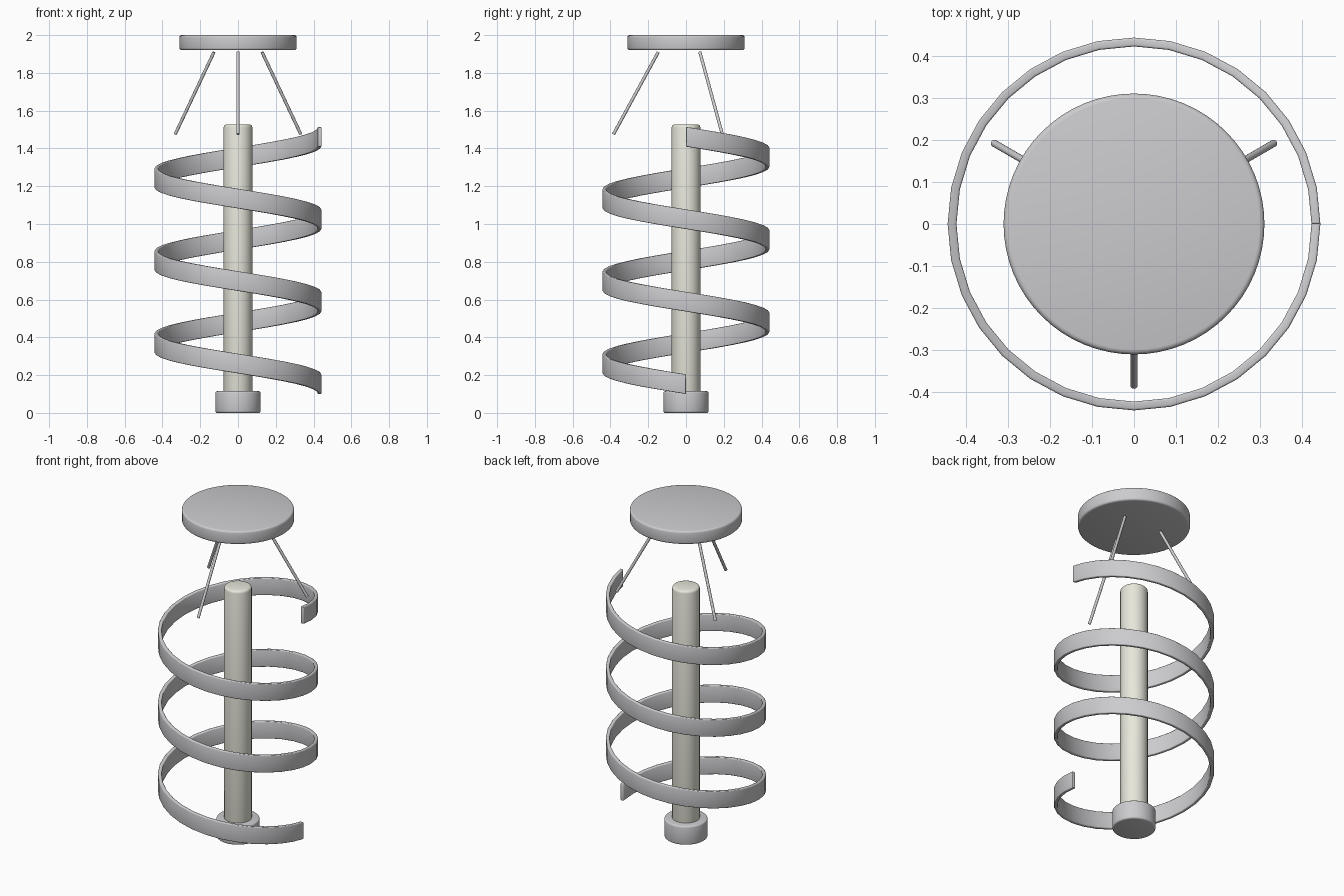
import bpy, bmesh, math
from mathutils import Vector

cube = bpy.data.objects.get("Cube")
if cube:
    bpy.data.objects.remove(cube, do_unlink=True)


def make_material(name, rgb):
    mat = bpy.data.materials.new(name)
    mat.use_nodes = True
    mat.diffuse_color = (*rgb, 1)
    mat.node_tree.nodes["Principled BSDF"].inputs["Base Color"].default_value = (*rgb, 1)
    return mat


metal = make_material("grey metal", (0.6, 0.6, 0.62))
ivory = make_material("ivory tube", (0.9, 0.9, 0.8))


def finish(obj, name, mat, bevel):
    obj.name = name
    obj.data.materials.append(mat)
    bpy.ops.object.select_all(action='DESELECT')
    obj.select_set(True)
    bpy.context.view_layer.objects.active = obj
    if bevel:
        mod = obj.modifiers.new("Bevel", 'BEVEL')
        mod.width = bevel
        mod.segments = 3
        mod.limit_method = 'ANGLE'
        mod.angle_limit = math.radians(40)
        bpy.ops.object.modifier_apply(modifier=mod.name)
    bpy.ops.object.shade_smooth_by_angle(angle=math.radians(35))


def cylinder(name, start, end, radius, mat, bevel=0.0, sides=48):
    start, end = Vector(start), Vector(end)
    axis = end - start
    bpy.ops.mesh.primitive_cylinder_add(
        vertices=sides, radius=radius, depth=axis.length, location=(start + end) / 2,
        rotation=axis.to_track_quat('Z', 'Y').to_euler())
    finish(bpy.context.object, name, mat, bevel)


# Base, central tube and ceiling disc
cylinder("base_socket", (0, 0, 0), (0, 0, 0.115), 0.12, metal, 0.01)
cylinder("central_tube", (0, 0, 0.06), (0, 0, 1.527), 0.076, ivory, 0.015)
cylinder("top_disc", (0, 0, 1.92), (0, 0, 2), 0.31, metal, 0.012, 64)

# Three splayed suspension rods
for i, degrees in enumerate((30, 150, 270)):
    c, s = math.cos(math.radians(degrees)), math.sin(math.radians(degrees))
    cylinder(f"suspension_rod_{i + 1}", (0.147 * c, 0.147 * s, 1.91),
             (0.384 * c, 0.384 * s, 1.475), 0.0085, metal, 0, 16)

# Helical ribbon: an upright strip swept clockwise through three turns
TURNS, STEPS = 3, 32
INNER, OUTER, HALF_HEIGHT = 0.422, 0.443, 0.052
bm = bmesh.new()
rings = []
for i in range(TURNS * STEPS + 1):
    t = i / (TURNS * STEPS)
    angle = -2 * math.pi * TURNS * t
    z = 0.152 + 1.31 * t
    rings.append([bm.verts.new((r * math.cos(angle), r * math.sin(angle), z + h))
                  for r, h in ((INNER, -HALF_HEIGHT), (OUTER, -HALF_HEIGHT),
                               (OUTER, HALF_HEIGHT), (INNER, HALF_HEIGHT))])
for a, b in zip(rings, rings[1:]):
    for k in range(4):
        n = (k + 1) % 4
        bm.faces.new((a[k], a[n], b[n], b[k]))
bm.faces.new(rings[0])
bm.faces.new(rings[-1])
bmesh.ops.recalc_face_normals(bm, faces=bm.faces)
mesh = bpy.data.meshes.new("spiral_ribbon")
bm.to_mesh(mesh)
bm.free()
ribbon = bpy.data.objects.new("spiral_ribbon", mesh)
bpy.context.collection.objects.link(ribbon)
finish(ribbon, "spiral_ribbon", metal, 0.005)
